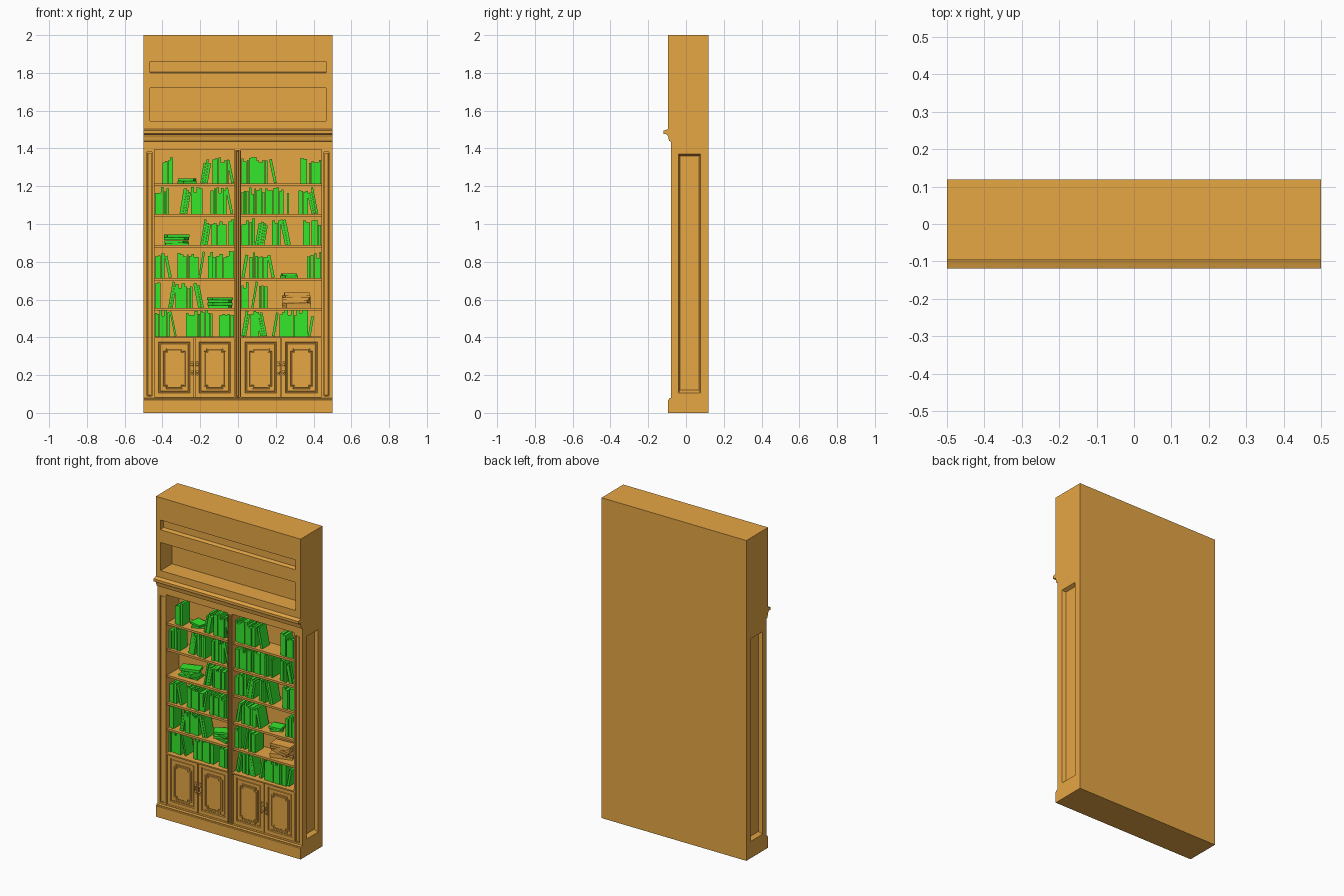
import bpy, bmesh, math, random
from mathutils import Matrix, Vector

random.seed(7)
if "Cube" in bpy.data.objects:
    bpy.data.objects.remove(bpy.data.objects["Cube"], do_unlink=True)


def material(name, rgb):
    m = bpy.data.materials.new(name)
    m.use_nodes = True
    m.diffuse_color = (*rgb, 1)
    m.node_tree.nodes["Principled BSDF"].inputs["Base Color"].default_value = (*rgb, 1)
    return m


wood = material("oak wood", (0.79, 0.385, 0.06))
green = material("green book cover", (0.035, 0.8, 0.025))


def finish(name, bm, mat):
    bmesh.ops.recalc_face_normals(bm, faces=bm.faces)
    mesh = bpy.data.meshes.new(name)
    bm.to_mesh(mesh)
    bm.free()
    mesh.materials.append(mat)
    ob = bpy.data.objects.new(name, mesh)
    bpy.context.collection.objects.link(ob)
    return ob


def loft(bm, a, b):
    """Closed solid between two matching outlines; returns the first cap."""
    va, vb = [bm.verts.new(p) for p in a], [bm.verts.new(p) for p in b]
    cap = bm.faces.new(va)
    bm.faces.new(vb[::-1])
    for i in range(len(va)):
        j = (i + 1) % len(va)
        bm.faces.new((va[j], va[i], vb[i], vb[j]))
    return cap


def prism(bm, profile, x0, x1):
    loft(bm, [(x0, y, z) for y, z in profile], [(x1, y, z) for y, z in profile])


def box(bm, x, y, z):
    prism(bm, [(y[0], z[0]), (y[1], z[0]), (y[1], z[1]), (y[0], z[1])], *x)


def plate(bm, outline, y_front, y_back, insets):
    """Front-facing slab from an x-z outline with stepped insets (width, depth)."""
    front = loft(bm, [(x, y_front, z) for x, z in outline],
                 [(x, y_back, z) for x, z in outline])
    bmesh.ops.recalc_face_normals(bm, faces=bm.faces)
    for width, depth in insets:
        bmesh.ops.inset_region(bm, faces=[front], thickness=width, depth=depth,
                               use_even_offset=True)


def rect(x0, x1, z0, z1):
    return [(x0, z0), (x1, z0), (x1, z1), (x0, z1)]


def notched(x0, x1, z0, z1, n):
    return [(x0 + n, z0), (x1 - n, z0), (x1 - n, z0 + n), (x1, z0 + n),
            (x1, z1 - n), (x1 - n, z1 - n), (x1 - n, z1), (x0 + n, z1),
            (x0 + n, z1 - n), (x0, z1 - n), (x0, z0 + n), (x0 + n, z0 + n)]


# Case: side silhouette with plinth and cornice, swept across the width
BACK, FACE, INNER = 0.119, -0.08, 0.05
bm = bmesh.new()
prism(bm, [(BACK, 0), (-.096, 0), (-.096, .068), (-.091, .071), (-.091, .076),
           (FACE, .08), (FACE, 1.436), (-.09, 1.44), (-.094, 1.46), (-.1, 1.474),
           (-.119, 1.478), (-.119, 1.494), (-.106, 1.498), (-.096, 1.502),
           (-.096, 2), (BACK, 2)], -0.5, 0.5)
case = finish("bookcase_case", bm, wood)

# Openings and recesses cut from the case
bays = [(-0.442, -0.018), (0.015, 0.442)]
cut = bmesh.new()
for bay in bays:
    box(cut, bay, (-0.2, INNER), (0.405, 1.395))
    box(cut, bay, (-0.2, -0.045), (0.083, 0.397))
box(cut, (-0.467, 0.465), (-0.2, 0.015), (1.545, 1.72))
prism(cut, [(-.11, 1.797), (-.07, 1.805), (-.07, 1.86), (-.11, 1.86)], -0.467, 0.465)
box(cut, (-0.013, 0.01), (-0.2, -0.065), (0.085, 1.388))
for s in (-1, 1):
    box(cut, sorted((s * 0.454, s * 0.482)), (-0.2, -0.068), (0.09, 1.38))
    # tapered side panel recess
    loft(cut, [(s * .505, y, z) for y, z in rect(-.042, .077, .102, 1.372)],
         [(s * .478, y, z) for y, z in rect(-.033, .07, .12, 1.36)])
cutter = finish("opening_cutter", cut, wood)
cutter.hide_render = True
mod = case.modifiers.new("openings", 'BOOLEAN')
mod.operation, mod.solver, mod.object = 'DIFFERENCE', 'EXACT', cutter
bpy.context.view_layer.objects.active = case
bpy.ops.object.modifier_apply(modifier=mod.name)
bpy.data.objects.remove(cutter, do_unlink=True)

# Beads down the middle post and inside the side pilasters
bm = bmesh.new()
plate(bm, rect(-.008, .005, .086, 1.387), -0.076, -0.064, [(.003, .003)])
finish("middle_post_bead", bm, wood)
for side, x in (("right", -0.468), ("left", 0.468)):
    bm = bmesh.new()
    plate(bm, rect(x - .011, x + .011, .093, 1.377), -0.074, -0.067, [(.002, .003)])
    finish(f"{side}_pilaster_panel", bm, wood)

# Shelves
levels = [1.215, 1.053, 0.888, 0.715, 0.555, 0.405]
for n, top in enumerate(levels[:-1]):
    bm = bmesh.new()
    for bay in bays:
        box(bm, bay, (-0.068, INNER), (top - 0.013, top))
    finish(f"shelf_{n + 1}", bm, wood)

# Cupboard doors with notched panel mouldings, and paired pulls
for side, (x0, x1) in zip(("right", "left"), bays):
    mid = (x0 + x1) / 2
    for n, (a, b) in enumerate([(x0, mid - .002), (mid + .002, x1)]):
        bm = bmesh.new()
        plate(bm, rect(a, b, .083, .397), -0.066, -0.044,
              [(.022, 0), (.003, -.006), (.005, 0), (.002, .002)])
        finish(f"{side}_door_{n + 1}", bm, wood)
        bm = bmesh.new()
        plate(bm, notched(a + .043, b - .043, .122, .346, .014), -0.068, -0.058,
              [(.004, 0), (.002, -.004), (.004, 0), (.002, .002)])
        finish(f"{side}_door_panel_{n + 1}", bm, wood)

        hx = mid + (n * 2 - 1) * 0.013
        bm = bmesh.new()
        plate(bm, notched(hx - .008, hx + .008, .197, .275, .004), -0.069, -0.065,
              [(.003, .002)])
        for z in (0.217, 0.254):
            bmesh.ops.create_uvsphere(bm, u_segments=10, v_segments=6, radius=0.008,
                                      matrix=Matrix.Translation((hx, -0.071, z)))
        box(bm, (hx - .003, hx + .003), (-0.077, -0.073), (.217, .254))
        finish(f"{side}_door_pull_{n + 1}", bm, wood)


def add(bm, part):
    mesh = bpy.data.meshes.new("temp")
    part.to_mesh(mesh)
    part.free()
    bm.from_mesh(mesh)
    bpy.data.meshes.remove(mesh)


def upright_books(bm, x0, x1, floor, lean):
    """Row of books; lean tips the tops toward +x or -x."""
    s = -1 if lean < 0 else 1
    a, u = abs(lean), 0
    while True:
        t, h = random.uniform(.01, .018), random.uniform(.105, .143)
        room = x1 - x0 - u
        if room < .008:
            break
        if a and u and room < t + h * math.sin(a) * .8:
            break
        if not a:
            t = room if room < t + .008 else t
        front = random.uniform(-.055, -.045)
        part = bmesh.new()
        box(part, (-t, 0), (front, front + random.uniform(.07, .085)), (0, h))
        part.transform(Matrix.Rotation(a, 4, 'Y'))
        u += t / math.cos(a)
        part.transform(Matrix.Translation((u, 0, 0)))
        if s < 0:
            part.transform(Matrix.Scale(-1, 4, Vector((1, 0, 0))))
        part.transform(Matrix.Translation((x0 if s > 0 else x1, 0, floor)))
        add(bm, part)
        u += .0008


def stacked_books(bm, x0, x1, floor, count):
    z = floor
    for i in range(count):
        t, w = random.uniform(.011, .015), (x1 - x0) * random.uniform(.36, .42)
        part = bmesh.new()
        box(part, (-w, w), (-.034, .034), (0, t))
        part.transform(Matrix.Translation(((x0 + x1) / 2, .002, z))
                       @ Matrix.Rotation(random.uniform(-.5, .5), 4, 'Z'))
        add(bm, part)
        z += t + .0005


# Books per shelf: | upright, / leaning right, \ leaning left, = flat stack (cm)
rows = [
    "| -40 -34.5, = -32 -22, / -20 -13.5, | -13.5 -5, \\ -5 -2, | 1.8 15.5, \\ 15.5 20.5, | 33 36.5, | 37.5 44",
    "| -44 -36.5, / -31 -25, | -25 -18, | -14.5 -6, \\ -7 -2.5, | 1.8 25, | 26 27, | 32 37, \\ 37 42.5",
    "= -40 -25, / -20 -14, | -14 -6, | -5 -2, | 1.8 9, / 9 16, | 18 22.5, \\ 22 28, | 34.5 38, | 39 44",
    "| -44 -39, \\ -39 -35, | -32 -21, / -21 -18, | -16 -6, | -6 -2, / 1.8 6, | 6 16, \\ 15 19.5, = 22 32, | 36.5 40, | 40.5 44",
    "| -44 -41, / -37 -33, | -33 -24, \\ -24 -18, = -17 -2, | 1.8 5.5, / 7 11, | 11 15.5",
    "| -44 -36, \\ -37 -32.5, | -27.5 -13.5, | -10 -2, / 1.8 6.5, | 6.5 11, \\ 10 15.5, / 18 22, | 22 37, / 37 41.5",
]
stack_counts = [2, 0, 4, 2, 4, 0]
leans = {"|": 0, "/": 0.17, "\\": -0.2}
for n, (row, floor) in enumerate(zip(rows, levels)):
    bm = bmesh.new()
    for group in row.split(","):
        kind, a, b = group.split()
        a, b = float(a) / 100, float(b) / 100
        if kind == "=":
            stacked_books(bm, a, b, floor, stack_counts[n])
        else:
            upright_books(bm, a, b, floor, leans[kind])
    finish(f"books_shelf_{n + 1}", bm, green)

# Loose pile of wooden-coloured volumes
bm = bmesh.new()
stacked_books(bm, .22, .4, levels[4], 6)
finish("plain_book_pile", bm, wood)
